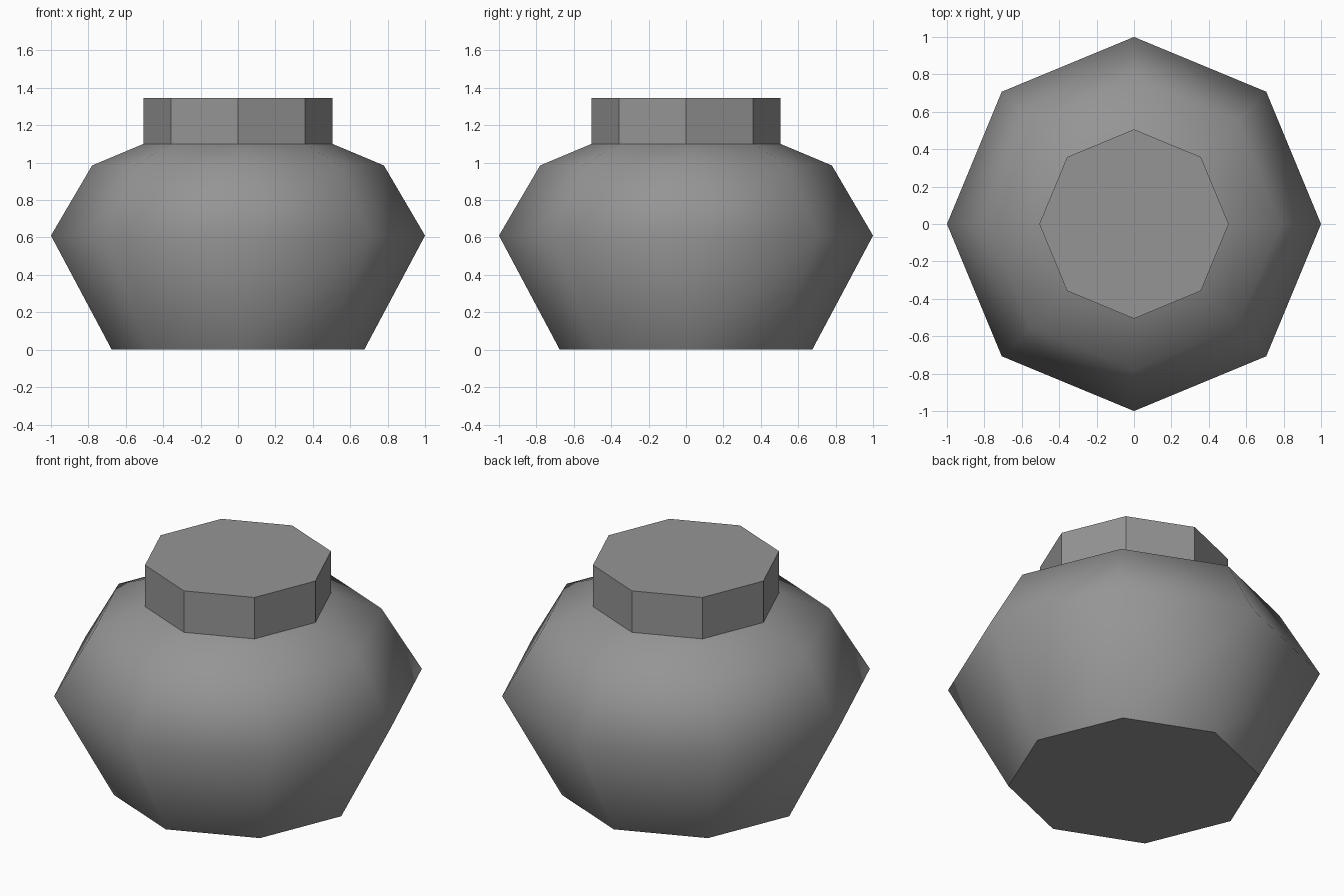
import bpy
import bmesh
from math import cos, sin, tau

cube = bpy.data.objects.get("Cube")
if cube:
    bpy.data.objects.remove(cube, do_unlink=True)

SIDES = 8

# One plain grey for the whole pot
grey = bpy.data.materials.new("grey")
grey.use_nodes = True
colour = (0.3, 0.3, 0.3, 1)
grey.diffuse_color = colour
grey.node_tree.nodes["Principled BSDF"].inputs["Base Color"].default_value = colour


def lathe(name, profile, smooth, cap_bottom=False, cap_top=False):
    """Spin (radius, height) points, listed bottom to top, into an octagonal part."""
    bm = bmesh.new()
    rings = [[bm.verts.new((r * cos(tau * i / SIDES), r * sin(tau * i / SIDES), z))
              for i in range(SIDES)] for r, z in profile]
    for low, high in zip(rings, rings[1:]):
        for i in range(SIDES):
            j = (i + 1) % SIDES
            bm.faces.new((low[i], low[j], high[j], high[i])).smooth = smooth
    # Caps stay flat, with a sharp rim
    caps = []
    if cap_bottom:
        caps.append(bm.faces.new(rings[0][::-1]))
    if cap_top:
        caps.append(bm.faces.new(rings[-1]))
    for cap in caps:
        for edge in cap.edges:
            edge.smooth = False
    mesh = bpy.data.meshes.new(name)
    bm.to_mesh(mesh)
    bm.free()
    mesh.materials.append(grey)
    obj = bpy.data.objects.new(name, mesh)
    bpy.context.collection.objects.link(obj)
    return obj


# Rounded body, smooth shaded, with a flat base
lathe("pot_body", [(0.675, 0), (1, 0.61), (0.78, 0.985), (0.506, 1.1)],
      smooth=True, cap_bottom=True)

# Faceted lid on top
lathe("lid", [(0.506, 1.1), (0.506, 1.345)], smooth=False, cap_top=True)
